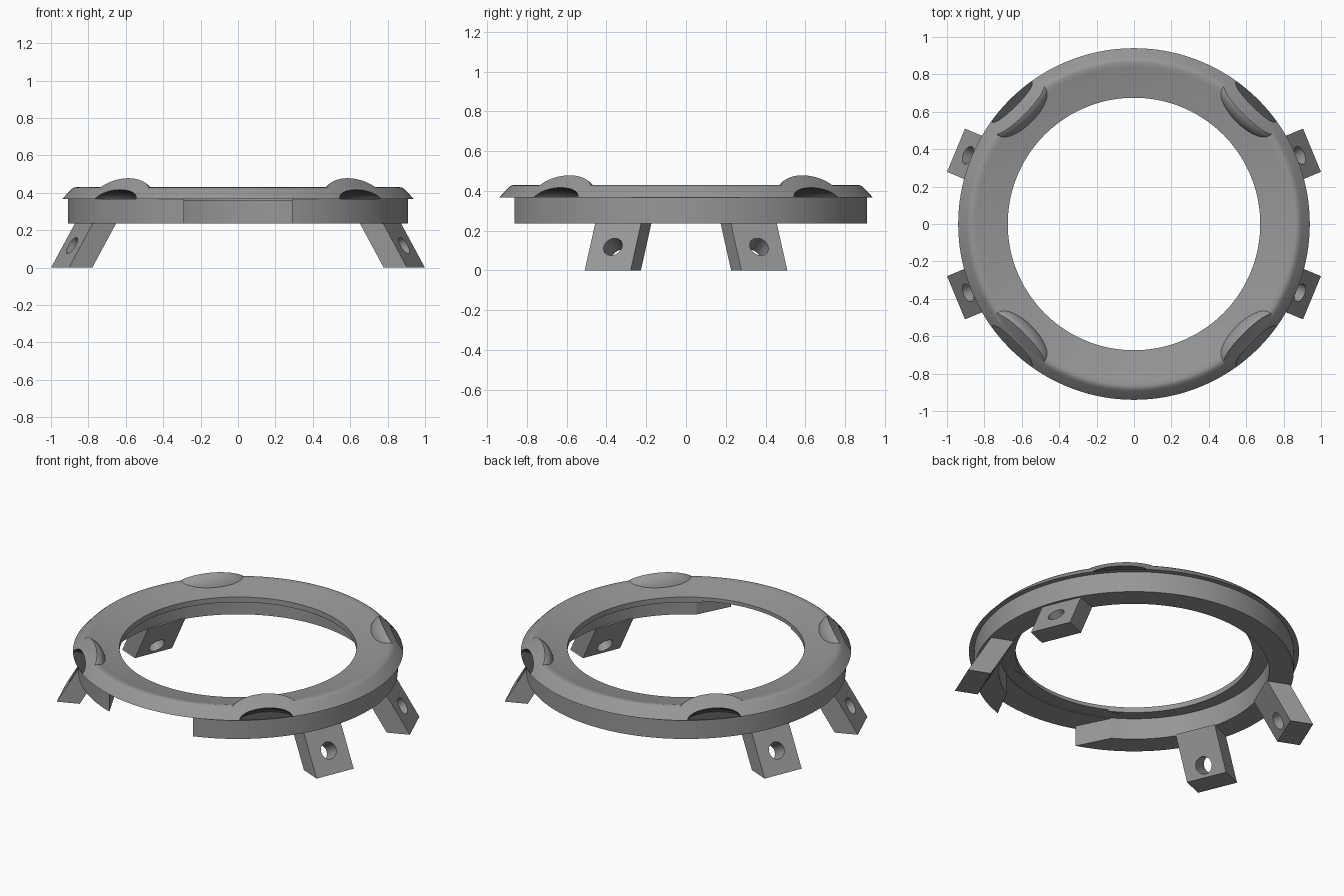
import bpy, bmesh, math
from mathutils import Matrix, Vector

if "Cube" in bpy.data.objects:
    bpy.data.objects.remove(bpy.data.objects["Cube"])


def material(name, v):
    m = bpy.data.materials.new(name)
    m.diffuse_color = (v, v, v, 1)
    m.use_nodes = True
    m.node_tree.nodes["Principled BSDF"].inputs["Base Color"].default_value = m.diffuse_color
    return m


GREY = material("grey plastic", 0.31)
DARK = material("dark pocket", 0.07)


def finish(name, bm, mat=GREY):
    bmesh.ops.recalc_face_normals(bm, faces=bm.faces)
    me = bpy.data.meshes.new(name)
    bm.to_mesh(me)
    bm.free()
    ob = bpy.data.objects.new(name, me)
    bpy.context.collection.objects.link(ob)
    me.materials.append(mat)
    return ob


def revolve(name, profile, steps=144):
    """Closed (radius, z) profile turned around z."""
    bm = bmesh.new()
    rings = []
    for i in range(steps):
        a = 2 * math.pi * i / steps
        rings.append([bm.verts.new((r * math.cos(a), r * math.sin(a), z)) for r, z in profile])
    n = len(profile)
    for i in range(steps):
        p, q = rings[i], rings[(i + 1) % steps]
        for j in range(n):
            k = (j + 1) % n
            bm.faces.new((p[j], q[j], q[k], p[k]))
    return finish(name, bm)


def prism(name, points, offset):
    """Polygon extruded along an offset vector."""
    bm = bmesh.new()
    f = bm.faces.new([bm.verts.new(p) for p in points])
    ext = bmesh.ops.extrude_face_region(bm, geom=[f])
    bmesh.ops.translate(bm, vec=offset,
                        verts=[v for v in ext["geom"] if isinstance(v, bmesh.types.BMVert)])
    return finish(name, bm)


def dome(name, angle, radius, z, size, floor, mat=GREY):
    """Ellipsoid with a flat floor, placed on the ring at an angle."""
    bm = bmesh.new()
    bmesh.ops.create_uvsphere(bm, u_segments=48, v_segments=24, radius=1)
    mtx = (Matrix.Rotation(angle, 4, 'Z') @ Matrix.Translation((radius, 0, z))
           @ Matrix.Diagonal((*size, 1)))
    bmesh.ops.transform(bm, matrix=mtx, verts=bm.verts)
    bmesh.ops.bisect_plane(bm, geom=bm.verts[:] + bm.edges[:] + bm.faces[:],
                           plane_co=(0, 0, floor), plane_no=(0, 0, 1), clear_inner=True)
    bmesh.ops.holes_fill(bm, edges=[e for e in bm.edges if e.is_boundary])
    return finish(name, bm, mat)


def cone(name, r1, r2, depth, mtx, segments=32):
    bm = bmesh.new()
    bmesh.ops.create_cone(bm, cap_ends=True, segments=segments, radius1=r1, radius2=r2, depth=depth)
    bmesh.ops.transform(bm, matrix=mtx, verts=bm.verts)
    return finish(name, bm)


def boolean(ob, tool, op):
    """Apply a boolean and remove its helper."""
    m = ob.modifiers.new(op, 'BOOLEAN')
    m.operation, m.object, m.solver = op, tool, 'EXACT'
    m.material_mode = 'TRANSFER'
    bpy.context.view_layer.objects.active = ob
    bpy.ops.object.modifier_apply(modifier=m.name)
    bpy.data.objects.remove(tool)


def smooth(ob):
    bpy.ops.object.select_all(action='DESELECT')
    ob.select_set(True)
    bpy.context.view_layer.objects.active = ob
    bpy.ops.object.shade_smooth_by_angle(angle=math.radians(30))


# Dished flange with rounded shoulder, sharp lip and lower band
ring = revolve("ring", [(.675, .39), (.78, .41), (.84, .424), (.865, .43), (.88, .427), (.895, .415),
                        (.94, .367), (.91, .367), (.91, .237), (.77, .237), (.77, .37), (.675, .357)])

# Opening in the front of the band
gap = prism("gap_cutter", [(-.22, -1, .2), (.22, -1, .2), (.423, -.6, .2), (-.423, -.6, .2)],
            Vector((0, 0, .167)))
boolean(ring, gap, 'DIFFERENCE')

# Four raised hoods, trimmed flush with the lip slope, with arched pockets
for i in range(4):
    a = math.pi / 4 + i * math.pi / 2
    hood = dome("hood", a, .86, .38, (.09, .205, .105), .381)
    trim = cone("hood_trim", 1.007, .807, .2, Matrix.Translation((0, 0, .4)), 144)
    boolean(hood, trim, 'INTERSECT')
    boolean(ring, hood, 'UNION')
    pocket = dome("pocket_cutter", a, .955, .368, (.115, .16, .058), .3682, DARK)
    boolean(ring, pocket, 'DIFFERENCE')
smooth(ring)

# Four splayed legs, each with a screw hole square to its face
for n, deg in enumerate((22.5, 157.5, 202.5, 337.5)):
    turn = Matrix.Rotation(math.radians(deg), 4, 'Z')
    side = [(.895, 0), (1.03, 0), (.889, .242), (.754, .242)]
    leg = prism(f"leg_{n + 1}", [turn @ Vector((r, -.125, z)) for r, z in side],
                turn @ Vector((0, .25, 0)))
    axis = Matrix.Rotation(math.radians(60), 4, 'Y')
    hole = cone("hole_cutter", .05, .05, .5, turn @ Matrix.Translation((.911, 0, .09)) @ axis)
    boolean(leg, hole, 'DIFFERENCE')
    smooth(leg)
